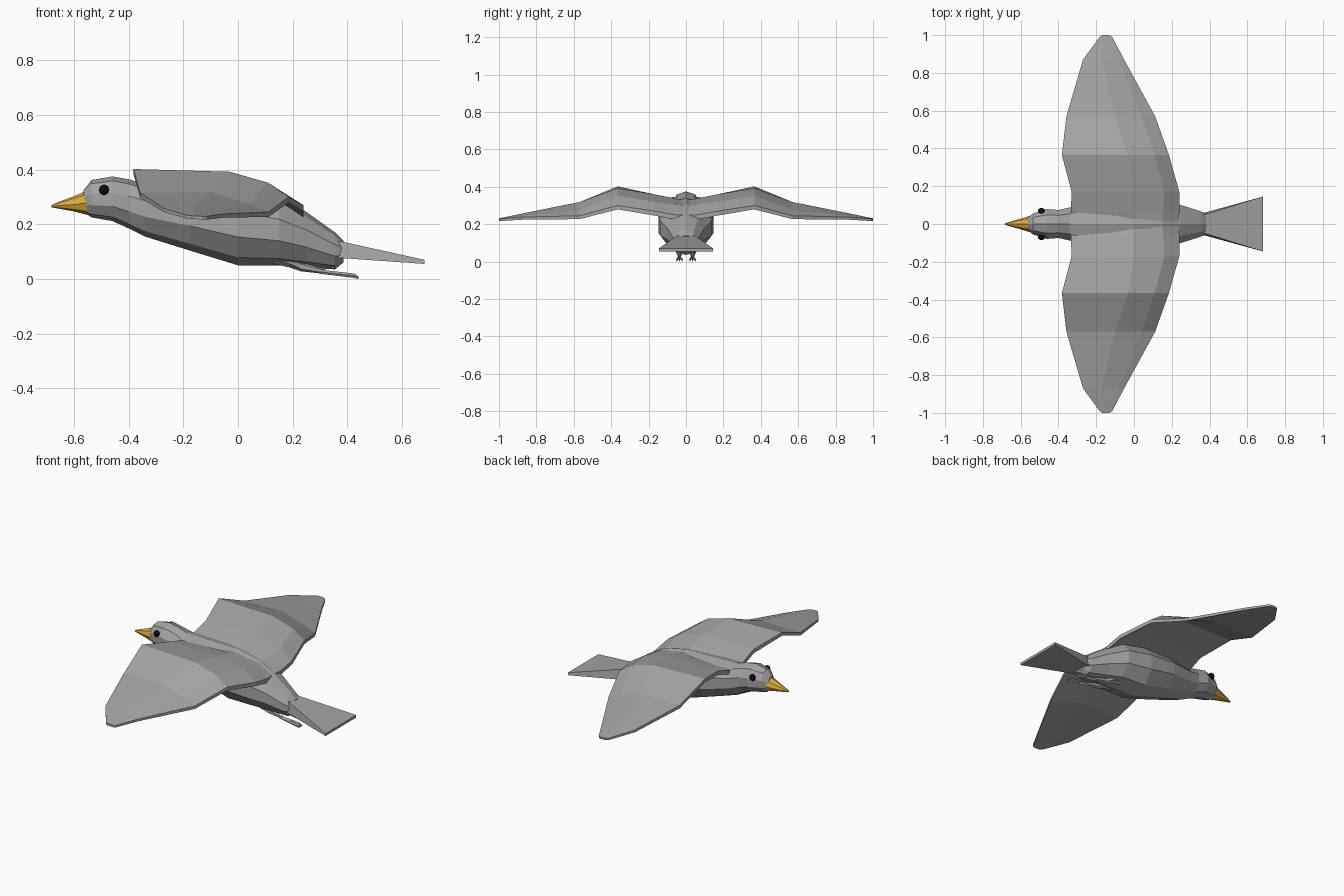
import bpy, bmesh, math
from mathutils import Vector


def material(name, rgb):
    m = bpy.data.materials.new(name)
    m.diffuse_color = (*rgb, 1)
    return m


GREY = material("feather grey", (0.38, 0.365, 0.37))
GOLD = material("beak gold", (0.72, 0.40, 0.05))
BLACK = material("eye black", (0.004, 0.004, 0.004))


def loft(name, rings, mat):
    """Skin a row of closed rings and cap both ends."""
    bm = bmesh.new()
    loops = [[bm.verts.new(p) for p in ring] for ring in rings]
    n = len(loops[0])
    for a, b in zip(loops, loops[1:]):
        for i in range(n):
            j = (i + 1) % n
            bm.faces.new((a[i], a[j], b[j], b[i]))
    bm.faces.new(loops[0][::-1])
    bm.faces.new(loops[-1])
    bmesh.ops.recalc_face_normals(bm, faces=bm.faces)
    me = bpy.data.meshes.new(name)
    bm.to_mesh(me)
    bm.free()
    me.materials.append(mat)
    ob = bpy.data.objects.new(name, me)
    bpy.context.collection.objects.link(ob)
    return ob


def mirrored(p, s):
    return (p[0], p[1] * s, p[2])


def egg_ring(x, low, high, half, mid, n=10):
    """Cross-section with a separate upper and lower radius."""
    ring = []
    for i in range(n):
        a = 2 * math.pi * i / n + math.pi / 2
        s = math.sin(a)
        ring.append((x, half * math.cos(a), mid + s * ((high - mid) if s > 0 else (mid - low))))
    return ring


# Body and head: x, bottom, top, half width, height of widest point
body = [(-0.565, 0.245, 0.325, 0.034, 0.28), (-0.535, 0.225, 0.362, 0.058, 0.29),
        (-0.46, 0.212, 0.375, 0.083, 0.29), (-0.40, 0.185, 0.365, 0.078, 0.275),
        (-0.34, 0.155, 0.345, 0.092, 0.26), (-0.18, 0.105, 0.34, 0.135, 0.235),
        (0.0, 0.05, 0.338, 0.155, 0.20), (0.15, 0.05, 0.305, 0.145, 0.18),
        (0.25, 0.042, 0.245, 0.105, 0.15), (0.355, 0.035, 0.17, 0.07, 0.105),
        (0.385, 0.06, 0.14, 0.055, 0.10)]
loft("body", [egg_ring(*s) for s in body], GREY)

# Beak
beak = [(-0.54, 0.232, 0.328, 0.047, 0.28), (-0.60, 0.247, 0.303, 0.028, 0.272),
        (-0.66, 0.258, 0.28, 0.011, 0.268), (-0.682, 0.262, 0.27, 0.004, 0.266)]
loft("beak", [egg_ring(*s, n=8) for s in beak], GOLD)

# Wings: y, then x and z at four chord points from leading to trailing edge
wing = [(0.0, (-0.32, 0.30), (0.0, 0.325), (0.15, 0.30), (0.235, 0.25)),
        (0.06, (-0.335, 0.325), (0.0, 0.338), (0.155, 0.305), (0.24, 0.25)),
        (0.17, (-0.33, 0.36), (0.0, 0.36), (0.16, 0.32), (0.24, 0.27)),
        (0.365, (-0.382, 0.402), (-0.03, 0.392), (0.11, 0.352), (0.185, 0.30)),
        (0.57, (-0.358, 0.315), (-0.10, 0.318), (0.04, 0.275), (0.112, 0.245)),
        (0.87, (-0.27, 0.258), (-0.17, 0.258), (-0.08, 0.245), (-0.052, 0.238)),
        (0.99, (-0.182, 0.232), (-0.16, 0.233), (-0.13, 0.231), (-0.115, 0.229)),
        (1.0, (-0.168, 0.231), (-0.155, 0.231), (-0.14, 0.230), (-0.13, 0.229))]
for side, s in (("left", 1), ("right", -1)):
    rings = []
    for y, *chord in wing:
        thick = 0.026 - 0.014 * y
        top = [(x, y * s, z) for x, z in chord]
        rings.append(top + [(x, yy, z - thick) for x, yy, z in reversed(top)])
    loft(side + "_wing", rings, GREY)

# Tail fan
loft("tail", [[(x, -w, lo), (x, w, lo), (x, w * t, hi), (x, -w * t, hi)]
              for x, w, lo, hi, t in ((0.355, 0.055, 0.078, 0.142, 0.8),
                                      (0.682, 0.145, 0.055, 0.07, 1.0))], GREY)

# Thighs, trailing legs and toes
for side, s in (("left", 1), ("right", -1)):
    thigh = [(0.13, 0.055, 0.11, 0.012, 0.08), (0.19, 0.042, 0.10, 0.025, 0.07),
             (0.23, 0.028, 0.062, 0.014, 0.045), (0.32, 0.018, 0.036, 0.008, 0.027)]
    rings = [[(x, y + 0.035 * s, z) for x, y, z in egg_ring(*t, n=6)] for t in thigh]
    loft(side + "_leg", rings, GREY)
    for k in (-1, 0, 1):
        toe = [(0.30, 0.019, 0.034, 0.005, 0.026), (0.425, 0.004, 0.020, 0.005, 0.012),
               (0.44, 0.0, 0.010, 0.003, 0.005)]
        rings = [[(x, y + 0.035 * s + k * (0.003 + 0.08 * (x - 0.30)), z)
                  for x, y, z in egg_ring(*t, n=4)] for t in toe]
        loft(f"{side}_toe_{k + 2}", rings, GREY)

# Eyes
for side, s in (("left", 1), ("right", -1)):
    bpy.ops.mesh.primitive_uv_sphere_add(segments=10, ring_count=6, radius=0.019,
                                         location=(-0.49, 0.07 * s, 0.326))
    eye = bpy.context.object
    eye.name = side + "_eye"
    eye.scale.y = 0.8
    eye.data.materials.append(BLACK)
